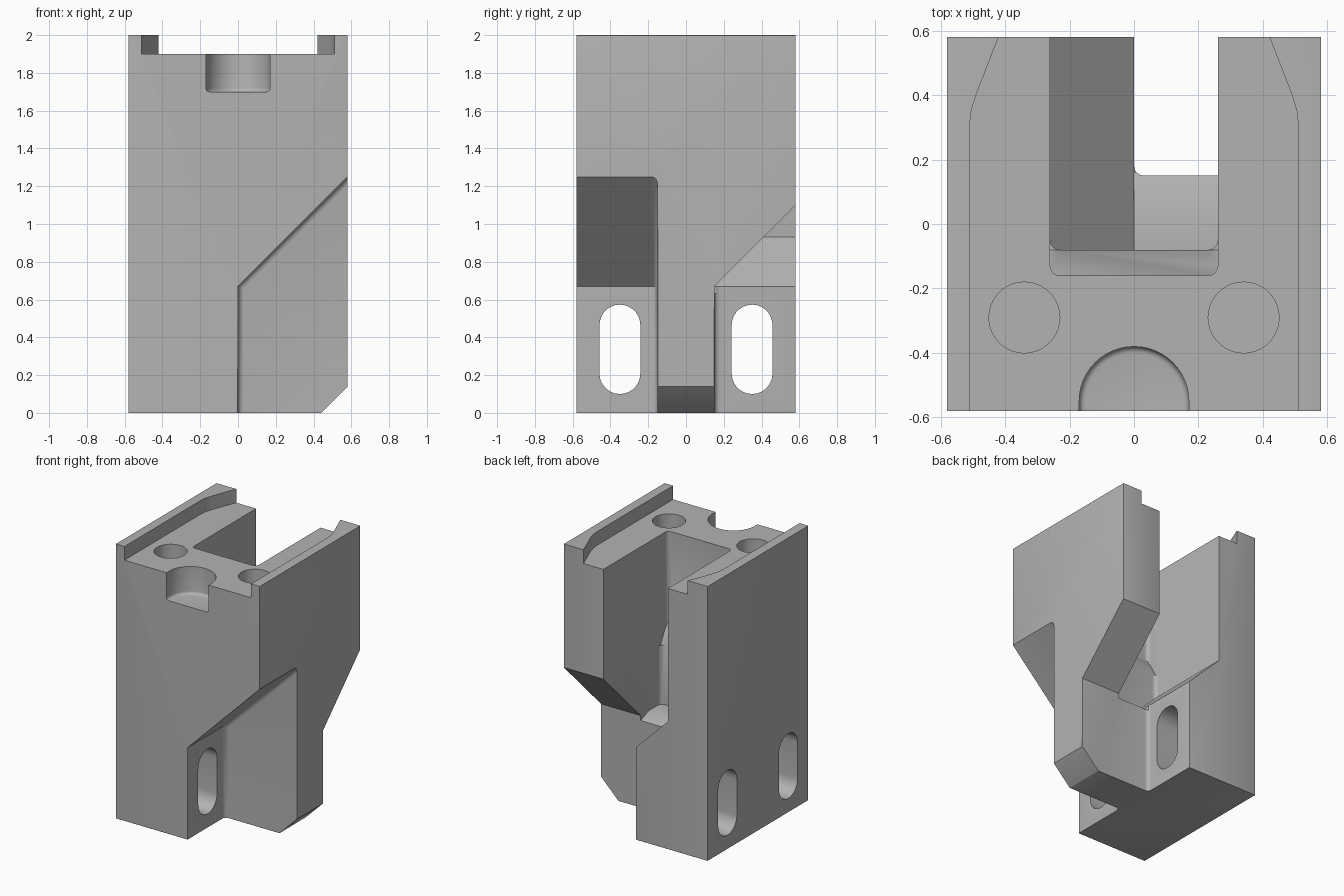
import bpy, bmesh, math
from mathutils import Vector

if "Cube" in bpy.data.objects:
    bpy.data.objects.remove(bpy.data.objects["Cube"])

grey = bpy.data.materials.new("plain_grey")
grey.use_nodes = True
COLOUR = (0.45, 0.45, 0.45, 1)
grey.diffuse_color = COLOUR
grey.node_tree.nodes["Principled BSDF"].inputs["Base Color"].default_value = COLOUR

PLACE = {"x": lambda a, b, t: (t, a, b),
         "y": lambda a, b, t: (a, t, b),
         "z": lambda a, b, t: (a, b, t)}


def prism(name, axis, profile, start, end, fillet=None, radius=0.03):
    """Extrude a profile along an axis; round edges accepted by the fillet rule."""
    bm = bmesh.new()
    rings = [[bm.verts.new(PLACE[axis](a, b, t)) for a, b in profile] for t in (start, end)]
    bm.faces.new(rings[0])
    bm.faces.new(rings[1])
    n = len(profile)
    for i in range(n):
        j = (i + 1) % n
        bm.faces.new((rings[0][i], rings[0][j], rings[1][j], rings[1][i]))
    bmesh.ops.recalc_face_normals(bm, faces=bm.faces)
    if fillet:
        edges = [e for e in bm.edges if fillet(*(v.co for v in e.verts))]
        bmesh.ops.bevel(bm, geom=edges, offset=radius, segments=4, profile=0.5, affect="EDGES")
    mesh = bpy.data.meshes.new(name)
    bm.to_mesh(mesh)
    bm.free()
    obj = bpy.data.objects.new(name, mesh)
    bpy.context.collection.objects.link(obj)
    return obj


def arc(cx, cy, r, a0, a1, steps):
    angles = [math.radians(a0 + (a1 - a0) * i / steps) for i in range(steps + 1)]
    return [(cx + r * math.cos(a), cy + r * math.sin(a)) for a in angles]


def both_at(index, value):
    return lambda p, q: abs(p[index] - value) < 1e-4 and abs(q[index] - value) < 1e-4


# Main block
H = 0.58
body = prism("block_body", "z", [(-H, -H), (H, -H), (H, H), (-H, H)], 0, 2)
body.data.materials.append(grey)

cutters = []
# Channel between the two top rails, flaring at the back
side = [(0.51, -0.8), (0.51, 0.3), (0.505, 0.35), (0.49, 0.4), (0.42, 0.58), (0.334, 0.8)]
cutters.append(prism("rail_channel_cutter", "z",
                     side + [(-x, y) for x, y in reversed(side)], 1.9, 2.2))

# Front corner notch and back corner notch, each under a sloping roof
cutters.append(prism("front_notch_cutter", "y", [(0, -0.2), (0, 0.67), (0.8, 1.47), (0.8, -0.2)],
                     -0.8, -0.15, both_at(1, -0.15)))
cutters.append(prism("back_notch_cutter", "x", [(0.15, -0.2), (0.15, 0.67), (0.8, 1.32), (0.8, -0.2)],
                     0, 0.8, lambda p, q: both_at(0, 0)(p, q) and both_at(1, 0.15)(p, q)))

# Back slot: sloping floor, stepped end wall, eased floor edge
cutters.append(prism("slot_cutter", "y",
                     [(-0.26, 2.2), (-0.26, 0.93), (0, 0.67), (0.26, 0.67), (0.26, 2.2)],
                     -0.08, 0.8, lambda p, q: both_at(1, -0.08)(p, q) and abs(p.x - q.x) < 1e-4))
cutters.append(prism("slot_step_cutter", "x",
                     [(-0.16, 2.2), (-0.16, 1.25), (-0.08, 1.1), (0.8, 1.1), (0.8, 2.2)],
                     -0.26, 0.26, lambda p, q: both_at(1, -0.16)(p, q) and abs(p.x - q.x) < 1e-4))
cutters.append(prism("floor_edge_cutter", "x", [(0.06, 0.67), (0.16, 0.63), (0.16, 0.7), (0.06, 0.7)],
                     0.0, 0.26))

# Lower corner chamfer on the central leg
cutters.append(prism("leg_chamfer_cutter", "y", [(0.34, -0.1), (0.68, 0.24), (0.68, -0.1)], -0.4, 0.4))

# Half-round front pocket
cutters.append(prism("front_pocket_cutter", "z",
                     [(0.17, -0.8)] + arc(0, -0.55, 0.17, 0, 180, 24) + [(-0.17, -0.8)],
                     1.7, 2.2, both_at(2, 1.7), 0.02))

# Round blind holes in the top, long slots through the side plate
for s in (-1, 1):
    cutters.append(prism("top_hole_cutter", "z", arc(s * 0.34, -0.29, 0.11, 0, 350, 35), 1.5, 2.2))
    y = s * 0.35
    cutters.append(prism("side_slot_cutter", "x",
                         arc(y, 0.465, 0.108, 0, 180, 14) + arc(y, 0.208, 0.108, 180, 360, 14),
                         -0.8, 0.1))

# Cut everything out of the block
bpy.context.view_layer.objects.active = body
for cutter in cutters:
    mod = body.modifiers.new("cut", "BOOLEAN")
    mod.operation = "DIFFERENCE"
    mod.solver = "EXACT"
    mod.object = cutter
    bpy.ops.object.modifier_apply(modifier=mod.name)
    bpy.data.objects.remove(cutter)

# Round the long outer edges, then chamfer the foot
bm = bmesh.new()
bm.from_mesh(body.data)
bmesh.ops.remove_doubles(bm, verts=bm.verts, dist=0.0005)
bmesh.ops.dissolve_limit(bm, angle_limit=0.01, verts=bm.verts, edges=bm.edges)


def is_outer(e):
    if len(e.link_faces) != 2 or e.calc_face_angle_signed() < 1.2:
        return False
    p, q = (v.co for v in e.verts)
    d = q - p
    upright = abs(d.z) > 0.25 and abs(d.x) + abs(d.y) < 0.001
    rail = both_at(2, 2)(p, q) and (both_at(0, H)(p, q) or both_at(0, -H)(p, q))
    return upright or rail


bmesh.ops.bevel(bm, geom=[e for e in bm.edges if is_outer(e)], offset=0.022,
                segments=3, profile=0.5, affect="EDGES", clamp_overlap=True)
foot = [e for e in bm.edges if both_at(2, 0)(*(v.co for v in e.verts))]
bmesh.ops.bevel(bm, geom=foot, offset=0.025, segments=1, affect="EDGES", clamp_overlap=True)
bm.to_mesh(body.data)
bm.free()

for o in bpy.context.selected_objects:
    o.select_set(False)
body.select_set(True)
bpy.ops.object.shade_smooth_by_angle(angle=math.radians(30))
